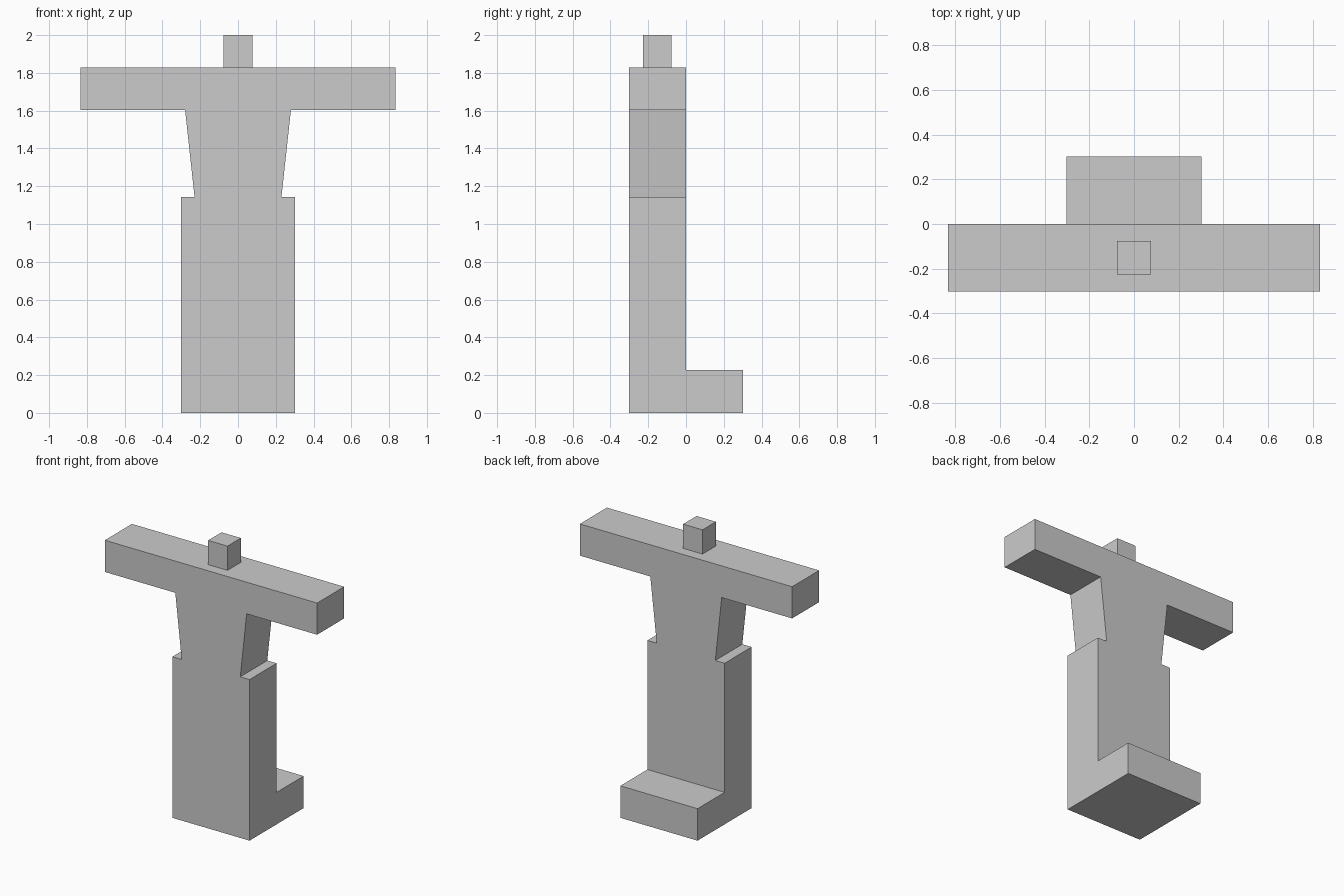
import bpy, bmesh, math
from mathutils import Vector

if "Cube" in bpy.data.objects:
    bpy.data.objects.remove(bpy.data.objects["Cube"])

DEPTH = 0.303      # thickness of the post and the length of the foot
FOOT_H = 0.227


def finish(bm, name):
    bmesh.ops.recalc_face_normals(bm, faces=bm.faces[:])
    mesh = bpy.data.meshes.new(name)
    bm.to_mesh(mesh)
    bm.free()
    obj = bpy.data.objects.new(name, mesh)
    bpy.context.collection.objects.link(obj)
    return obj


def extrude_back(bm, faces, distance):
    result = bmesh.ops.extrude_face_region(bm, geom=faces)
    verts = [g for g in result["geom"] if isinstance(g, bmesh.types.BMVert)]
    bmesh.ops.translate(bm, verts=verts, vec=(0, distance, 0))


# Post with tapered neck and crossbar: mirrored front profile (half width, z)
half = [(0.303, 0), (0.303, 1.143), (0.23, 1.143),
        (0.28, 1.603), (0.833, 1.603), (0.833, 1.828)]
outline = half + [(-x, z) for x, z in reversed(half)]
bm = bmesh.new()
front = bm.faces.new([bm.verts.new((x, -DEPTH, z)) for x, z in outline])
extrude_back(bm, [front], DEPTH)

# Foot: split the post at foot height and pull the lower back face out
bmesh.ops.bisect_plane(bm, geom=bm.verts[:] + bm.edges[:] + bm.faces[:],
                       plane_co=(0, 0, FOOT_H), plane_no=(0, 0, 1))
lower_back = [f for f in bm.faces
              if all(abs(v.co.y) < 1e-4 and v.co.z < FOOT_H + 1e-4 for v in f.verts)]
extrude_back(bm, lower_back, DEPTH)
bmesh.ops.recalc_face_normals(bm, faces=bm.faces[:])
bmesh.ops.dissolve_limit(bm, angle_limit=math.radians(1),
                         verts=bm.verts[:], edges=bm.edges[:])
finish(bm, "post_with_crossbar_and_foot")

# Small peg standing on the crossbar
bm = bmesh.new()
bmesh.ops.create_cube(bm, size=1)
bmesh.ops.scale(bm, verts=bm.verts[:], vec=Vector((0.152, 0.15, 0.172)))
bmesh.ops.translate(bm, verts=bm.verts[:], vec=(0, -DEPTH / 2, 1.914))
finish(bm, "top_peg")
